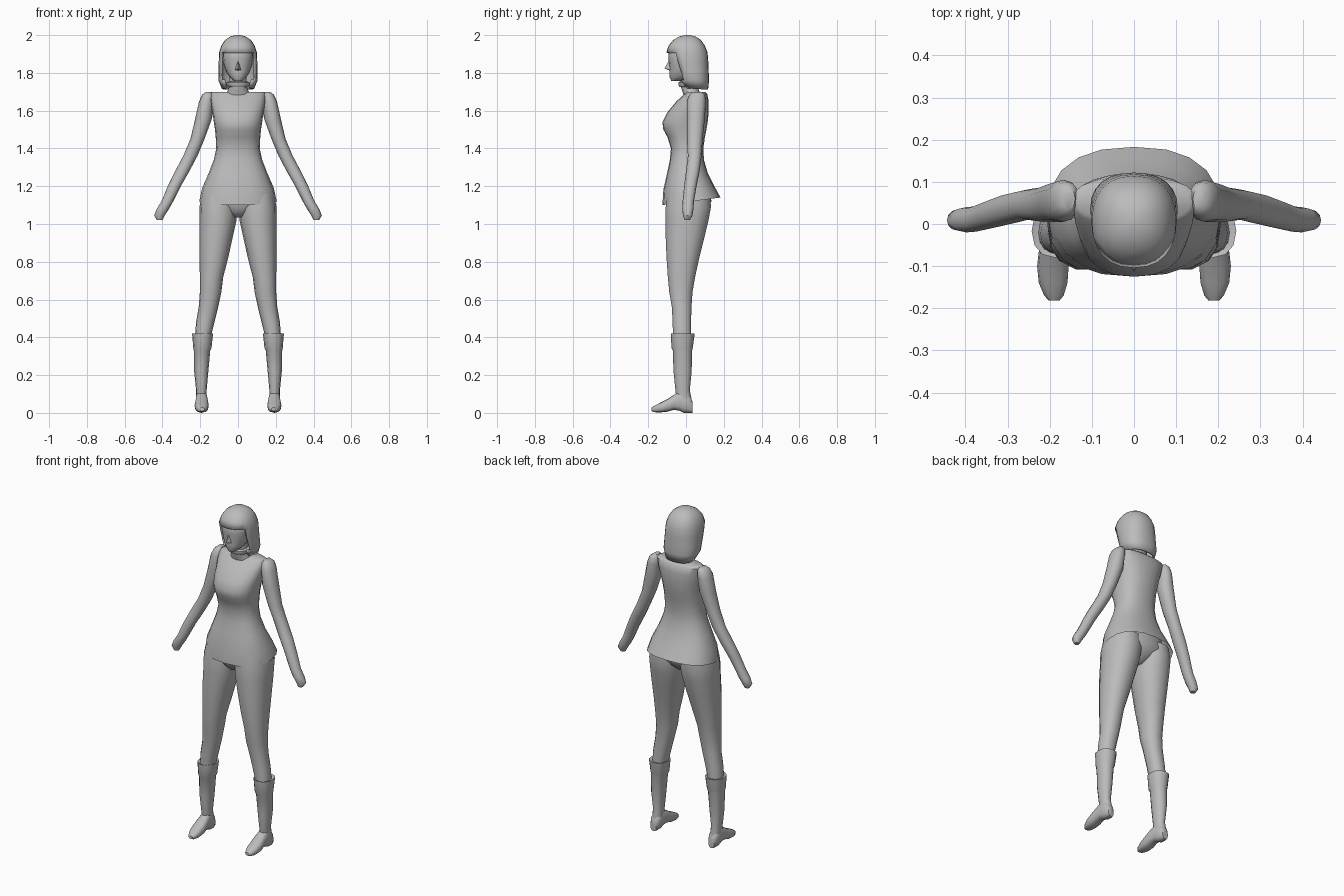
import bpy, bmesh, math

grey = bpy.data.materials.new("plain grey")
grey.diffuse_color = (0.5, 0.5, 0.5, 1)


def finish(name, bm, mirror=False, angle=50):
    bmesh.ops.recalc_face_normals(bm, faces=bm.faces)
    me = bpy.data.meshes.new(name)
    bm.to_mesh(me)
    bm.free()
    me.materials.append(grey)
    ob = bpy.data.objects.new(name, me)
    bpy.context.collection.objects.link(ob)
    bpy.ops.object.select_all(action='DESELECT')
    ob.select_set(True)
    bpy.context.view_layer.objects.active = ob
    bpy.ops.object.shade_smooth_by_angle(angle=math.radians(angle))
    if mirror:
        ob.modifiers.new("mirror", 'MIRROR')
    return ob


def loft(rings, n=14, e=2.2, caps=(True, True), along_y=False):
    """Rings: (level, x0, x1, d0, d1[, tilt]); bounds of a rounded section at that level."""
    bm = bmesh.new()
    rows = []
    for level, x0, x1, d0, d1, *tilt in rings:
        row = []
        for i in range(n):
            a = 2 * math.pi * i / n
            c, s = math.cos(a), math.sin(a)
            c = math.copysign(abs(c) ** (2 / e), c)
            s = math.copysign(abs(s) ** (2 / e), s)
            x = (x0 + x1) / 2 + c * (x1 - x0) / 2
            d = (d0 + d1) / 2 + s * (d1 - d0) / 2
            l = level + (tilt[0] * s if tilt else 0)
            row.append(bm.verts.new((x, l, d) if along_y else (x, d, l)))
        rows.append(row)
    for a, b in zip(rows, rows[1:]):
        for i in range(n):
            j = (i + 1) % n
            bm.faces.new((a[i], a[j], b[j], b[i]))
    if caps[0]:
        bm.faces.new(rows[0])
    if caps[1]:
        bm.faces.new(rows[-1])
    return bm


def sym(level, hx, d0, d1, *tilt):
    return (level, -hx, hx, d0, d1, *tilt)


# Tunic: flared hem, narrow waist, full chest, flat shoulders
finish("tunic", loft([
    sym(1.12, .205, -.125, .183, .02), sym(1.19, .19, -.12, .15, .01),
    sym(1.27, .155, -.10, .115), sym(1.34, .128, -.085, .095),
    sym(1.40, .115, -.08, .092), sym(1.46, .118, -.098, .10),
    sym(1.50, .122, -.12, .108), sym(1.54, .128, -.125, .115),
    sym(1.59, .135, -.10, .12), sym(1.65, .145, -.05, .12),
    sym(1.69, .148, -.005, .112), sym(1.70, .135, .005, .10)],
    n=20, e=2.4, caps=(False, True)))

# Pelvis under the hem
finish("pelvis", loft([
    sym(1.035, .03, -.06, .06), sym(1.07, .10, -.09, .10),
    sym(1.12, .185, -.105, .135), sym(1.20, .165, -.09, .12)], n=16))

# Arms with mitten hands
finish("arm", loft([
    (1.70, .14, .17, .035, .085), (1.685, .13, .19, .018, .10),
    (1.65, .13, .206, .005, .105), (1.56, .137, .226, .005, .10),
    (1.45, .177, .252, .005, .088), (1.36, .215, .29, .01, .082),
    (1.28, .257, .333, .0, .072), (1.20, .303, .372, -.01, .056),
    (1.12, .343, .405, -.018, .042), (1.08, .365, .43, -.02, .04),
    (1.045, .388, .444, -.016, .034), (1.022, .40, .43, -.008, .022)],
    n=12), True)

# Legs
finish("leg", loft([
    (1.16, .01, .19, -.10, .13), (1.09, .003, .204, -.11, .135),
    (1.02, .008, .205, -.11, .122), (.93, .028, .205, -.11, .10),
    (.82, .052, .204, -.105, .072), (.72, .078, .202, -.098, .05),
    (.64, .088, .202, -.09, .036), (.56, .105, .208, -.076, .03),
    (.48, .125, .222, -.072, .028), (.40, .145, .228, -.07, .028)],
    n=14), True)

# Boot shafts with a wide cuff
finish("boot_shaft", loft([
    (.415, .145, .23, -.068, .03), (.42, .132, .243, -.08, .046),
    (.345, .140, .237, -.077, .036), (.33, .147, .234, -.07, .032),
    (.22, .157, .232, -.066, .03), (.12, .166, .222, -.056, .02),
    (.07, .165, .222, -.05, .03), (.03, .168, .22, -.04, .033)],
    n=12), True)

# Feet: heel, raised arch and pointed toe
finish("foot", loft([
    (.035, .175, .213, .0, .06), (.02, .165, .222, .0, .09),
    (-.012, .164, .223, .0, .115), (-.035, .162, .224, .012, .115),
    (-.065, .158, .226, .016, .095), (-.10, .155, .23, .006, .072),
    (-.14, .158, .226, .002, .052), (-.17, .167, .213, .004, .036),
    (-.182, .177, .202, .01, .028)], n=12, e=2.6, along_y=True), True)

# Neck and collar band
finish("neck", loft([
    sym(1.67, .07, -.01, .08), sym(1.705, .055, -.02, .07),
    sym(1.73, .045, -.028, .062), sym(1.82, .045, -.03, .06)], n=12))
finish("collar", loft([
    sym(1.725, .05, -.033, .067), sym(1.735, .06, -.04, .075),
    sym(1.75, .06, -.04, .075), sym(1.755, .05, -.033, .067)], n=12))

# Head with a tapered chin
finish("head", loft([
    sym(1.758, .022, -.078, -.02), sym(1.775, .042, -.086, .02),
    sym(1.80, .06, -.088, .06), sym(1.84, .075, -.088, .08),
    sym(1.875, .08, -.094, .09), sym(1.92, .08, -.092, .09),
    sym(1.96, .05, -.05, .06)], n=16))

# Nose wedge
bm = bmesh.new()
tip, brow, left, right, base = [bm.verts.new(p) for p in (
    (0, -.114, 1.823), (0, -.09, 1.868), (-.016, -.084, 1.816),
    (.016, -.084, 1.816), (0, -.08, 1.81))]
for f in ((tip, brow, left), (tip, right, brow), (tip, left, base), (tip, base, right)):
    bm.faces.new(f)
finish("nose", bm, angle=30)

# Bobbed hair: dome above the fringe, open at the face
bm = loft([
    sym(1.715, .085, -.01, .117, -.004), sym(1.76, .104, -.05, .122),
    sym(1.81, .103, -.07, .12), sym(1.86, .102, -.09, .118),
    sym(1.908, .10, -.104, .114), sym(1.945, .088, -.092, .10),
    sym(1.975, .068, -.066, .078), sym(1.993, .04, -.035, .05),
    sym(2.0, .012, -.005, .02)], n=24, e=2.3, caps=(False, True))
opening = []
for f in bm.faces:
    c = f.calc_center_median()
    if c.z < 1.90 and c.y < -.028 + .25 * (1.80 - c.z):
        opening.append(f)
bmesh.ops.delete(bm, geom=opening, context='FACES')
hair = finish("hair", bm)
shell = hair.modifiers.new("thickness", 'SOLIDIFY')
shell.thickness = .012
shell.offset = -1
